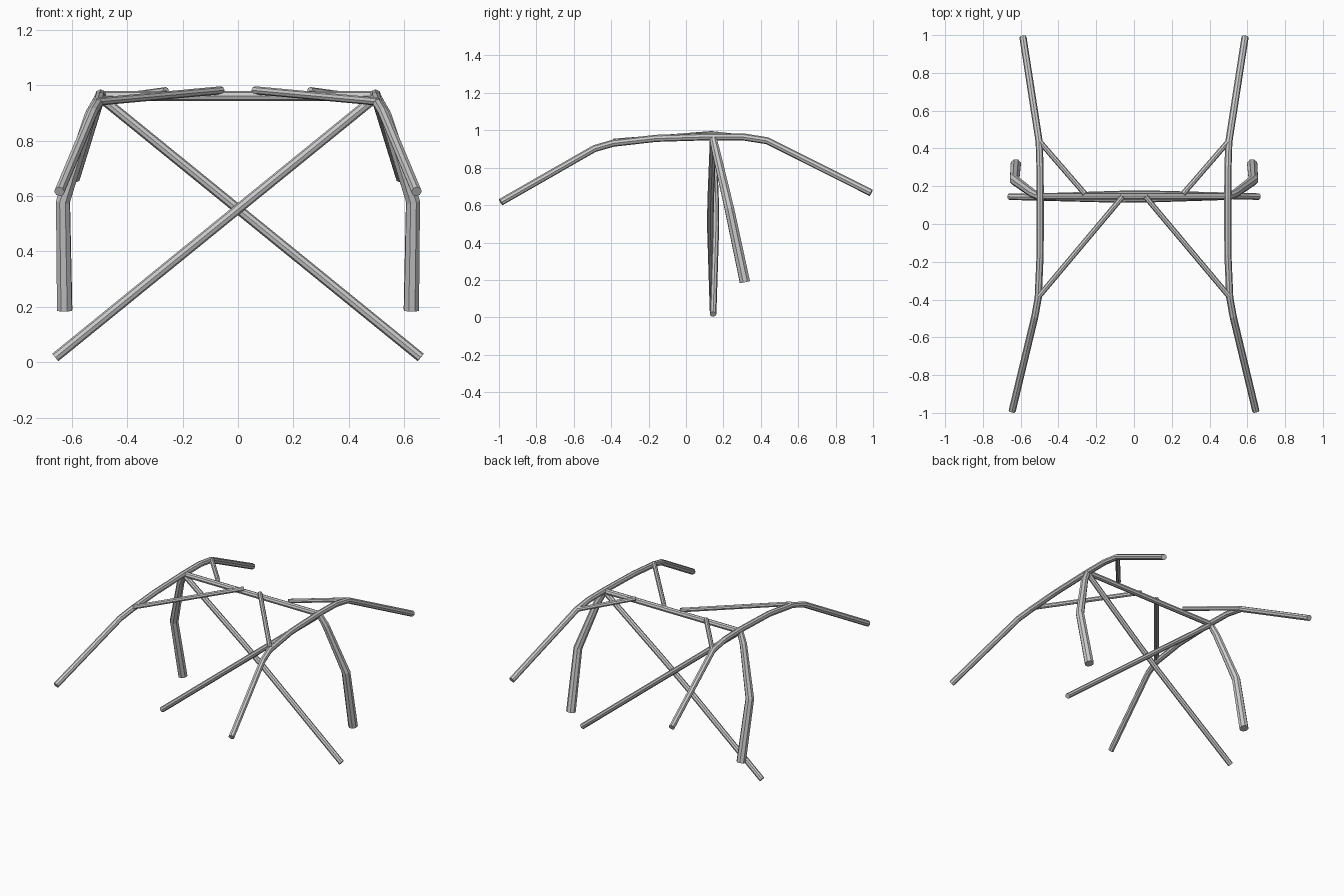
import bpy

if "Cube" in bpy.data.objects:
    bpy.data.objects.remove(bpy.data.objects["Cube"])


def tube(name, points, radius, taper=None):
    """Eight-sided capped tube along a list of points, as a flat-shaded mesh."""
    cu = bpy.data.curves.new(name, 'CURVE')
    cu.dimensions = '3D'
    cu.bevel_depth = radius
    cu.bevel_resolution = 2
    cu.use_fill_caps = True
    sp = cu.splines.new('POLY')
    sp.points.add(len(points) - 1)
    for i, (p, co) in enumerate(zip(sp.points, points)):
        p.co = (*co, 1)
        p.radius = taper[i] if taper else 1
    sp.use_smooth = False
    tmp = bpy.data.objects.new(name + "_path", cu)
    bpy.context.collection.objects.link(tmp)
    deps = bpy.context.evaluated_depsgraph_get()
    mesh = bpy.data.meshes.new_from_object(tmp.evaluated_get(deps))
    bpy.data.objects.remove(tmp)
    for f in mesh.polygons:
        f.use_smooth = False
    ob = bpy.data.objects.new(name, mesh)
    bpy.context.collection.objects.link(ob)
    return ob


# Parts that repeat on the left and right
rail = [(0.645, -0.99, 0.616), (0.525, -0.49, 0.902), (0.507, -0.39, 0.931),
        (0.497, -0.16, 0.957), (0.496, 0.14, 0.966), (0.498, 0.31, 0.964),
        (0.502, 0.435, 0.944), (0.588, 0.99, 0.666)]
leg = [(0.5, 0.145, 0.955), (0.534, 0.16, 0.89), (0.632, 0.232, 0.58),
       (0.626, 0.315, 0.188)]
front_brace = [(0.505, -0.385, 0.941), (0.06, 0.145, 0.982)]
rear_brace = [(0.498, 0.435, 0.947), (0.26, 0.16, 0.979)]

for side, s in (("right", 1), ("left", -1)):
    def flip(pts):
        return [(s * x, y, z) for x, y, z in pts]
    tube(side + "_roof_rail", flip(rail), 0.019)
    tube(side + "_hoop_leg", flip(leg), 0.027, (0.75, 0.85, 1.0, 1.08))
    tube(side + "_front_roof_brace", flip(front_brace), 0.0145)
    tube(side + "_rear_roof_brace", flip(rear_brace), 0.0145)
    # Diagonal, bowed forward or back so the two cross without touching
    top, low, bow = (0.495, 0.145, 0.955), (-0.66, 0.145, 0.017), -0.015 * s
    diag = []
    for t, b in ((0, 0), (0.36, 0.9), (0.5, 1), (0.6, 0.8), (1, 0)):
        x, y, z = (a + (c - a) * t for a, c in zip(top, low))
        diag.append((x, y + bow * b, z))
    tube(side + "_hoop_diagonal", flip(diag), 0.0175)

# Cross bar of the main hoop
tube("hoop_cross_bar", [(-0.5, 0.147, 0.961), (0.5, 0.147, 0.961)], 0.018)
